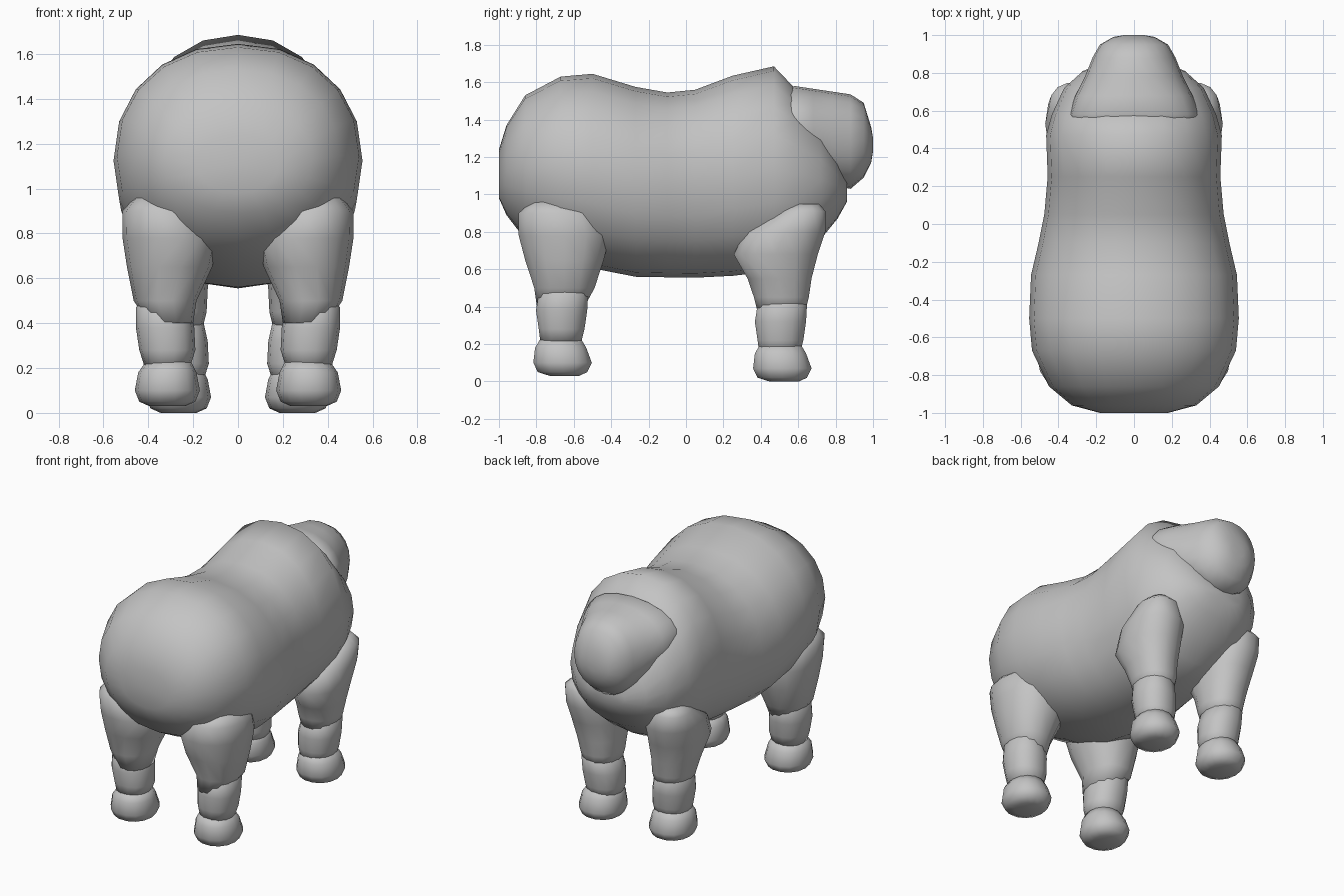
import bpy
import bmesh
from math import sin, cos, tau, copysign

default_cube = bpy.data.objects.get("Cube")
if default_cube:
    bpy.data.objects.remove(default_cube, do_unlink=True)

# One plain clay colour
clay = bpy.data.materials.new("clay_grey")
clay.use_nodes = True
clay_colour = (.55, .55, .55, 1)
clay.diffuse_color = clay_colour
clay.node_tree.nodes["Principled BSDF"].inputs["Base Color"].default_value = clay_colour


def rounded(angle, power):
    """Point on a unit superellipse."""
    c, s = cos(angle), sin(angle)
    return (copysign(abs(c) ** (2 / power), c),
            copysign(abs(s) ** (2 / power), s))


def skin_rings(name, rings, sides):
    """Join a list of equal point rings into one smooth closed object."""
    bm = bmesh.new()
    loops = [[bm.verts.new(point) for point in ring] for ring in rings]
    for lower, upper in zip(loops, loops[1:]):
        for i in range(sides):
            j = (i + 1) % sides
            bm.faces.new((lower[i], lower[j], upper[j], upper[i]))
    for end in (loops[0], loops[-1]):
        cap = bm.faces.new(end)
        bmesh.ops.poke(bm, faces=[cap])
    bmesh.ops.recalc_face_normals(bm, faces=bm.faces[:])
    for face in bm.faces:
        face.smooth = True
    mesh = bpy.data.meshes.new(name)
    bm.to_mesh(mesh)
    bm.free()
    mesh.materials.append(clay)
    part = bpy.data.objects.new(name, mesh)
    bpy.context.collection.objects.link(part)
    return part


def loft_lengthwise(name, profile, sides=20, power=2.15):
    """Loft along y from rows of (y, half width, bottom, top)."""
    rings = []
    for y, half_width, bottom, top in profile:
        middle, half_height = (top + bottom) / 2, (top - bottom) / 2
        ring = []
        for i in range(sides):
            u, v = rounded(tau * i / sides, power)
            ring.append((half_width * u, y, middle + half_height * v))
        rings.append(ring)
    return skin_rings(name, rings, sides)


def loft_upright(name, profile, shift=(0, 0, 0), side=1, sides=14, power=2.2):
    """Loft along z from rows of (z, centre x, centre y, radius x, radius y)."""
    dx, dy, dz = shift
    rings = []
    for z, cx, cy, rx, ry in profile:
        ring = []
        for i in range(sides):
            u, v = rounded(tau * i / sides, power)
            ring.append((side * (cx + dx + rx * u), cy + dy + ry * v, z + dz))
        rings.append(ring)
    return skin_rings(name, rings, sides)


# Barrel body: broad rump, dipped back, shoulder hump, closed chest
loft_lengthwise("body", [
    (-1, .18, .98, 1.24),
    (-.96, .33, .89, 1.37),
    (-.86, .45, .76, 1.53),
    (-.67, .54, .66, 1.63),
    (-.5, .555, .605, 1.645),
    (-.27, .545, .56, 1.575),
    (-.1, .505, .557, 1.545),
    (.05, .475, .555, 1.56),
    (.25, .457, .565, 1.635),
    (.47, .465, .59, 1.685),
    (.58, .435, .65, 1.57),
    (.72, .37, .76, 1.4),
    (.81, .27, .87, 1.22),
    (.86, .14, .96, 1.08),
])

# Bell-shaped head, flared where it meets the shoulders
loft_lengthwise("head", [
    (.5, .32, 1.2, 1.54),
    (.58, .345, 1.16, 1.58),
    (.68, .31, 1.1, 1.565),
    (.78, .26, 1.05, 1.55),
    (.88, .22, 1.03, 1.535),
    (.95, .18, 1.09, 1.49),
    (.99, .11, 1.17, 1.36),
    (1, .05, 1.23, 1.3),
])

thigh = [
    (.96, .36, -.7, .1, .13),
    (.9, .33, -.67, .185, .23),
    (.78, .3, -.65, .215, .25),
    (.65, .305, -.65, .19, .215),
    (.5, .325, -.65, .14, .165),
    (.4, .3, -.67, .1, .13),
]
shoulder = [
    (.95, .33, .63, .07, .08),
    (.91, .32, .62, .13, .13),
    (.8, .3, .53, .17, .22),
    (.68, .29, .48, .17, .23),
    (.55, .28, .5, .145, .175),
    (.45, .27, .51, .13, .15),
    (.37, .27, .51, .11, .13),
]
shin = [
    (.52, .37, -.64, .05, .07),
    (.47, .335, -.655, .12, .135),
    (.38, .325, -.665, .13, .14),
    (.28, .315, -.665, .125, .125),
    (.2, .315, -.67, .1, .11),
]
foot = [
    (.23, .31, -.67, .1, .11),
    (.18, .315, -.67, .13, .14),
    (.1, .315, -.66, .145, .16),
    (.05, .315, -.66, .125, .135),
    (.03, .315, -.65, .08, .08),
]

# Four legs; the pair under the head reuses the same shin and foot
shin_shift = (-.06, 1.17, -.06)
foot_shift = (-.05, 1.175, -.03)
for label, side in (("left", 1), ("right", -1)):
    loft_upright(f"{label}_rump_thigh", thigh, side=side)
    loft_upright(f"{label}_rump_shin", shin, side=side)
    loft_upright(f"{label}_rump_foot", foot, side=side)
    loft_upright(f"{label}_head_end_shoulder", shoulder, side=side)
    loft_upright(f"{label}_head_end_shin", shin, shin_shift, side)
    loft_upright(f"{label}_head_end_foot", foot, foot_shift, side)
